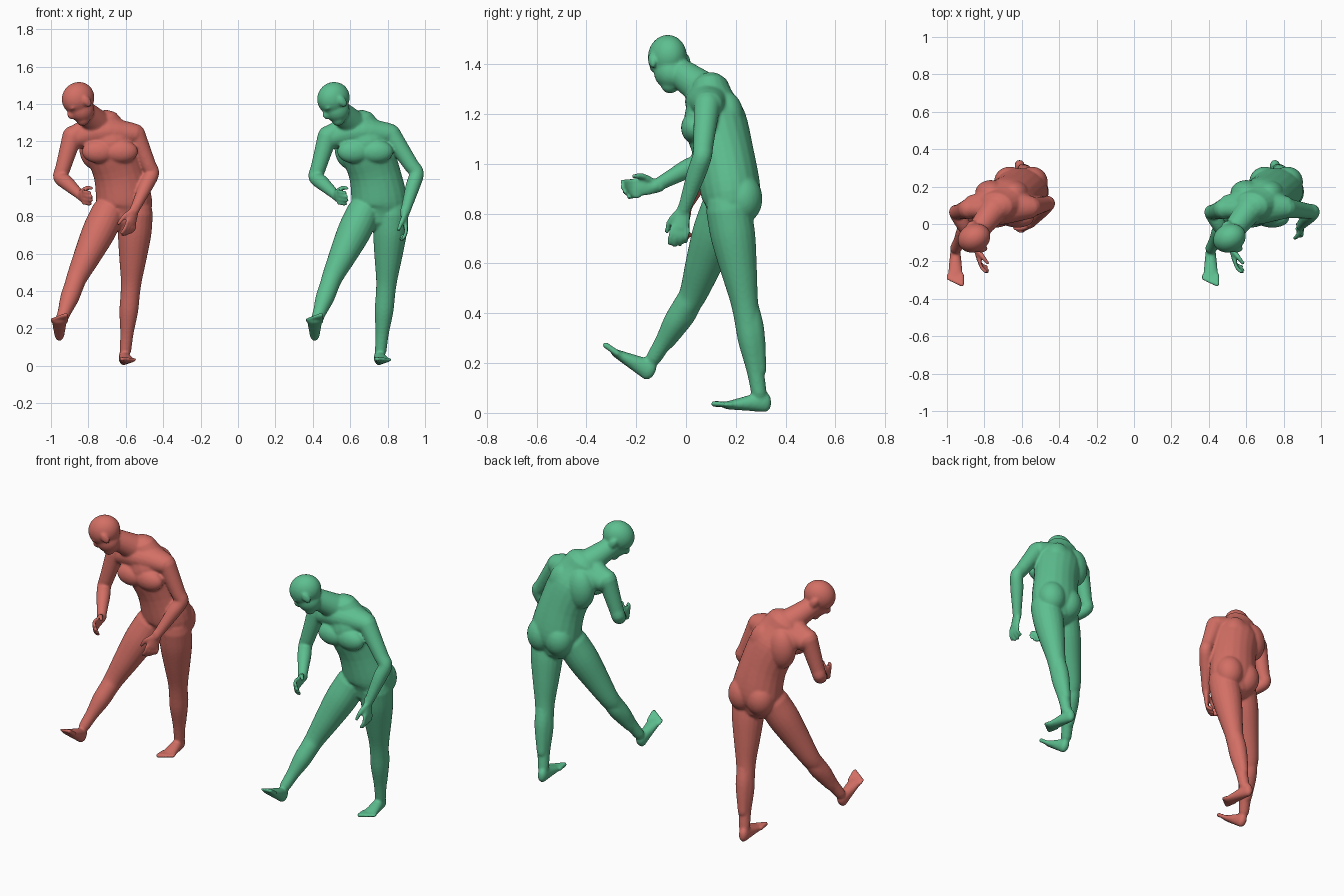
import bpy, bmesh, math
from mathutils import Vector, Matrix

cube = bpy.data.objects.get("Cube")
if cube:
    bpy.data.objects.remove(cube, do_unlink=True)

X, Y, Z = Vector((1, 0, 0)), Vector((0, 1, 0)), Vector((0, 0, 1))
SIDES = 20


def material(name, color):
    mat = bpy.data.materials.new(name)
    mat.use_nodes = True
    mat.diffuse_color = color
    mat.node_tree.nodes["Principled BSDF"].inputs["Base Color"].default_value = color
    return mat


def smooth_path(points, steps=4):
    """Catmull-Rom through points that carry a position and two radii."""
    pts = [Vector(p if len(p) == 5 else (*p, p[-1])) for p in points]
    pts = [pts[0] * 2 - pts[1]] + pts + [pts[-1] * 2 - pts[-2]]
    path = []
    for a, b, c, d in zip(pts, pts[1:], pts[2:], pts[3:]):
        for i in range(steps):
            t = i / steps
            path.append((b * 2 + (c - a) * t + (a * 2 - b * 5 + c * 4 - d) * t ** 2
                         + (b * 3 - a - c * 3 + d) * t ** 3) / 2)
    return path + [pts[-2]]


def tube(bm, points, ref):
    """Elliptical loft with rounded ends; the first radius lies along ref."""
    path = smooth_path(points)
    spots = [Vector(p[:3]) for p in path]
    last = len(path) - 1
    rings = []
    for i, p in enumerate(path):
        tangent = (spots[min(i + 1, last)] - spots[max(i - 1, 0)]).normalized()
        rings.append((spots[i], tangent, p[3], p[4]))

    def cap(ring, sign):
        p, t, ru, rv = ring
        angles = [math.radians(a) for a in (30, 55, 75)]
        return [(p + t * sign * math.sin(a) * min(ru, rv), t,
                 ru * math.cos(a), rv * math.cos(a)) for a in angles]

    rings = cap(rings[0], -1)[::-1] + rings + cap(rings[-1], 1)
    loops = []
    for p, t, ru, rv in rings:
        v = t.cross(ref).normalized()
        u = v.cross(t)
        angles = [math.tau * i / SIDES for i in range(SIDES)]
        loops.append([bm.verts.new(p + u * ru * math.cos(a) + v * rv * math.sin(a))
                      for a in angles])
    for a, b in zip(loops, loops[1:]):
        for i in range(SIDES):
            j = (i + 1) % SIDES
            bm.faces.new((a[i], a[j], b[j], b[i]))
    bm.faces.new(loops[0][::-1])
    bm.faces.new(loops[-1])


def blob(bm, center, radii, axes=(X, Y, Z)):
    """Ellipsoid along the given axes."""
    turn = Matrix(axes).transposed().to_4x4()
    placement = Matrix.Translation(center) @ turn @ Matrix.Diagonal((*radii, 1))
    bmesh.ops.create_uvsphere(bm, u_segments=24, v_segments=16, radius=1, matrix=placement)


def limb(bm, joints, stations, ref):
    """Two bones through three joints; stations pair a place along them with a radius."""
    joints = [Vector(j) for j in joints]
    points = []
    for place, radius in stations:
        bone = min(int(place), 1)
        points.append((*joints[bone].lerp(joints[bone + 1], place - bone), radius))
    tube(bm, points, ref)


def frame(origin, forward, side, up):
    """Returns a function that places points in a local frame."""
    def at(along, across, rise, *radii):
        return (*(origin + forward * along + side * across + up * rise), *radii)
    return at


def hand(bm, wrist, fingers, thumb, palm):
    fingers = fingers.normalized()
    thumb = (thumb - fingers * thumb.dot(fingers)).normalized()
    normal = fingers.cross(thumb)
    if normal.dot(palm) < 0:
        normal.negate()
    at = frame(wrist, fingers, thumb, normal)
    tube(bm, [at(-0.02, 0, 0, 0.026, 0.022), at(0.03, 0, 0, 0.033, 0.017),
              at(0.07, 0, 0, 0.036, 0.014)], thumb)
    # Each finger walks forward while its direction curls into the palm
    for i, length in enumerate((0.07, 0.08, 0.075, 0.06)):
        across = 0.031 - 0.021 * i
        along, rise, points = 0.07, 0, []
        for k in range(4):
            points.append(at(along, across, rise, 0.01))
            angle = k * (0.3 + 0.1 * i)
            along += math.cos(angle) * length / 3
            rise += math.sin(angle) * length / 3
        tube(bm, points, thumb)
    tube(bm, [at(0.01, 0.02, 0, 0.015), at(0.05, 0.045, 0.02, 0.013),
              at(0.09, 0.05, 0.04, 0.01)], normal)


def foot(bm, heel, forward, up, inner):
    """Wedge from heel to ball, then five toes; inner is the big toe's sign."""
    forward = forward.normalized()
    up = (up - forward * up.dot(forward)).normalized()
    side = up.cross(forward) * inner
    at = frame(Vector(heel), forward, side, up)
    sole = []
    for i in range(5):
        t = i / 4
        height = 0.043 - 0.027 * t
        sole.append(at(0.03 + 0.15 * t, 0, height, 0.027 + 0.015 * t, height))
    tube(bm, sole, side)
    for i in range(5):
        across, r = 0.034 - 0.018 * i, 0.013 - 0.001 * i
        tube(bm, [at(0.17, across, 0.02, r), at(0.23 - 0.009 * i, across, 0.018, r)], side)


def leg(bm, hip, knee, ankle):
    limb(bm, (hip, knee, ankle),
         [(0, 0.09), (0.3, 0.09), (0.65, 0.075), (1, 0.057), (1.2, 0.052),
          (1.45, 0.05), (1.75, 0.036), (2, 0.031)], X)
    # Calf muscle behind the shin
    knee, ankle = Vector(knee), Vector(ankle)
    tube(bm, [(*(knee.lerp(ankle, t) + Y * 0.016), r)
              for t, r in ((0.1, 0.04), (0.35, 0.046), (0.75, 0.03))], X)


def arm(bm, shoulder, elbow, wrist, fingers, thumb, palm):
    # Slope from the neck to the shoulder, then the arm itself
    tube(bm, [(0.61, 0.08, 1.31, 0.045), (*shoulder, 0.05)], X + Y)
    limb(bm, (shoulder, elbow, wrist),
         [(0, 0.054), (0.4, 0.047), (0.8, 0.041), (1, 0.039), (1.3, 0.039),
          (1.6, 0.033), (2, 0.025)], X + Y)
    hand(bm, Vector(wrist), fingers, thumb, palm)


def head(bm):
    face = Vector((-0.72, -0.33, -0.6)).normalized()
    left = Z.cross(face).normalized()
    crown = face.cross(left)
    at = frame(Vector((0.51, -0.075, 1.43)), face, left, crown)

    def part(along, across, rise, radii):
        blob(bm, at(along, across, rise), radii, (face, left, crown))

    part(0, 0, 0, (0.092, 0.076, 0.086))              # skull
    part(0.02, 0, -0.06, (0.068, 0.062, 0.072))       # jaw
    part(0.045, 0, -0.11, (0.036, 0.038, 0.03))       # chin
    part(0.086, 0, -0.045, (0.022, 0.012, 0.026))     # nose
    for s in (-1, 1):
        part(-0.005, s * 0.078, -0.025, (0.022, 0.012, 0.033))  # ear
        part(0.07, s * 0.03, -0.01, (0.015, 0.025, 0.01))       # brow


def trunk(bm):
    tube(bm, [(0.75, 0.18, 0.81, 0.14, 0.095), (0.756, 0.18, 0.88, 0.15, 0.12),
              (0.73, 0.155, 1.03, 0.138, 0.12), (0.68, 0.115, 1.18, 0.14, 0.125),
              (0.64, 0.1, 1.28, 0.11, 0.085)], X)
    tube(bm, [(0.62, 0.08, 1.29, 0.075), (0.53, -0.035, 1.375, 0.056)], X)
    # Shoulder girdle
    tube(bm, [(0.51, 0.095, 1.22, 0.065, 0.06), (0.64, 0.095, 1.25, 0.1, 0.08),
              (0.8, 0.09, 1.24, 0.065, 0.06)], Y)
    # Paired masses: chest, shoulder blades, buttocks
    for center, radii in (((0.68, 0.03, 1.145), (0.09, 0.05, 0.062)),
                          ((0.66, 0.165, 1.17), (0.085, 0.07, 0.12)),
                          ((0.76, 0.225, 0.86), (0.084, 0.082, 0.1))):
        for s in (-1, 1):
            blob(bm, Vector(center) + X * s * 0.06, radii)


def figure(name, offset, mat, left_arm):
    bm = bmesh.new()
    trunk(bm)
    head(bm)
    # Standing left leg and raised right leg
    leg(bm, (0.82, 0.17, 0.82), (0.795, 0.232, 0.46), (0.763, 0.293, 0.08))
    foot(bm, (0.75, 0.342, 0), Vector((0.13, -1, 0.08)), Z, -1)
    leg(bm, (0.67, 0.15, 0.82), (0.507, 0.03, 0.48), (0.412, -0.13, 0.22))
    foot(bm, (0.41, -0.15, 0.12), Vector((0, -0.8, 0.6)), Z, 1)
    # Bent right arm, then the left arm that differs between the figures
    arm(bm, (0.48, 0.08, 1.23), (0.415, 0.06, 1.01), (0.525, -0.125, 0.91),
        X * 0.2 - Y - Z * 0.1, Z, X)
    arm(bm, *left_arm)
    bmesh.ops.recalc_face_normals(bm, faces=bm.faces)
    bmesh.ops.translate(bm, verts=bm.verts, vec=X * offset)
    mesh = bpy.data.meshes.new(name)
    bm.to_mesh(mesh)
    bm.free()
    mesh.materials.append(mat)
    obj = bpy.data.objects.new(name, mesh)
    bpy.context.collection.objects.link(obj)
    # Fuse the parts into one skin and relax the seams
    fuse = obj.modifiers.new("fuse", "REMESH")
    fuse.mode = "VOXEL"
    fuse.voxel_size = 0.0065
    fuse.use_smooth_shade = True
    relax = obj.modifiers.new("relax", "SMOOTH")
    relax.iterations = 8


figure("green_stepping_figure", 0, material("soft green", (0.11, 0.52, 0.28, 1)),
       ((0.815, 0.085, 1.24), (0.955, 0.065, 1.03), (0.89, -0.01, 0.81),
        X * 0.1 - Y * 0.2 - Z, -Y, -X))
figure("red_stepping_figure", -1.365, material("soft red", (0.65, 0.16, 0.13, 1)),
       ((0.815, 0.09, 1.24), (0.905, 0.11, 1.03), (0.81, 0, 0.83),
        -X * 0.25 - Y * 0.2 - Z, -X - Y, Y - X))
